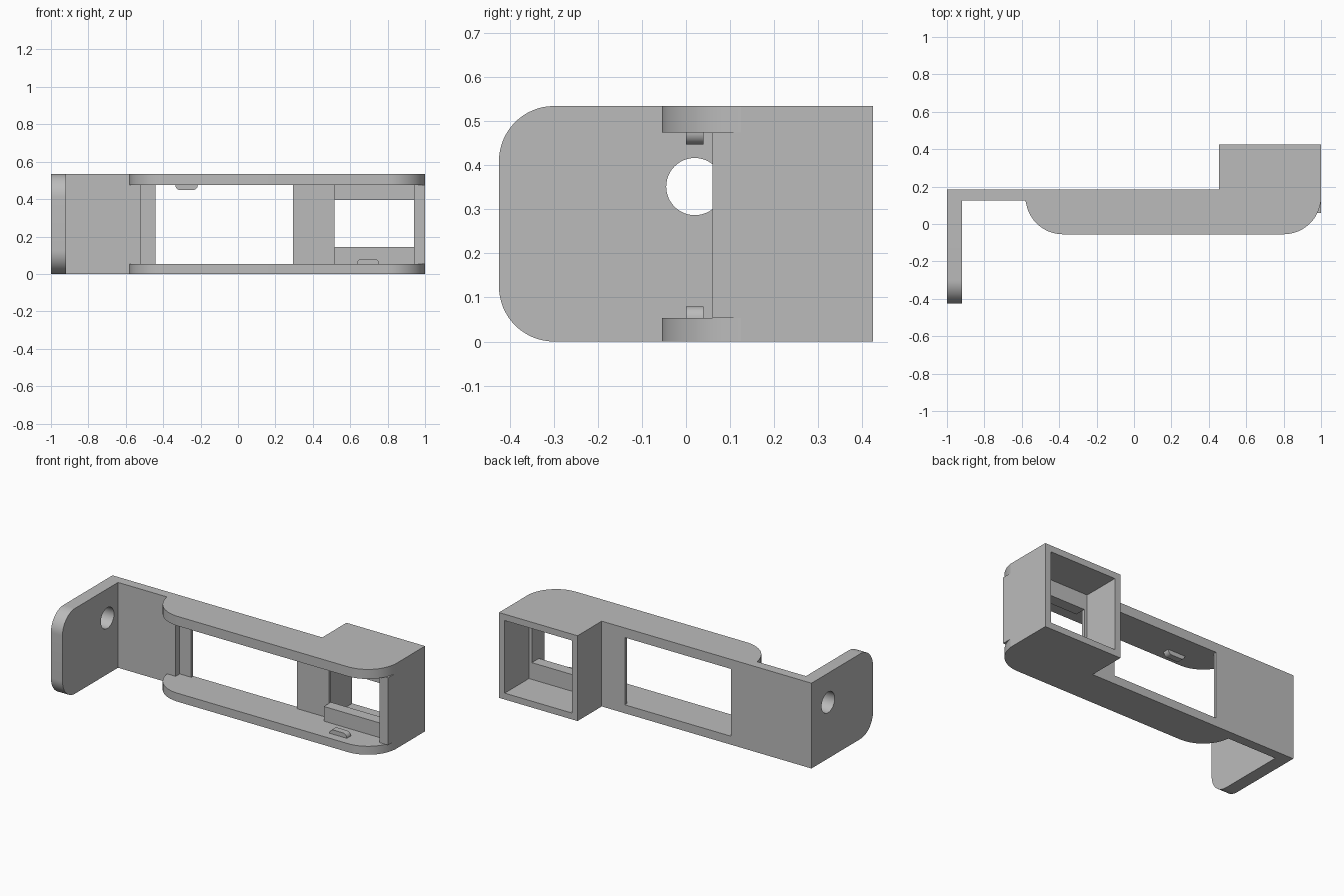
import bpy
import bmesh
from math import cos, sin, radians

if "Cube" in bpy.data.objects:
    bpy.data.objects.remove(bpy.data.objects["Cube"], do_unlink=True)

grey = bpy.data.materials.new("plain_grey")
grey.use_nodes = True
grey.diffuse_color = (0.5, 0.5, 0.5, 1)
grey.node_tree.nodes["Principled BSDF"].inputs["Base Color"].default_value = grey.diffuse_color

H = 0.535                    # full height
FLOOR, CEIL = 0.053, 0.475   # inner faces of the two side plates
BACK, INNER, FRONT = 0.185, 0.165, 0.125   # y of back plate rear, pocket floor, front


def arc(cx, cy, r, start, end, steps=16):
    angles = [radians(start + (end - start) * i / steps) for i in range(steps + 1)]
    return [(cx + r * cos(a), cy + r * sin(a)) for a in angles]


def prism(name, outline, axis, lo, hi):
    """Extrude a 2D outline along an axis; the outline uses the other two axes in order."""
    def place(p, d):
        v = list(p)
        v.insert("xyz".index(axis), d)
        return v
    bm = bmesh.new()
    face = bm.faces.new([bm.verts.new(place(p, lo)) for p in outline])
    grown = bmesh.ops.extrude_face_region(bm, geom=[face])["geom"]
    for v in grown:
        if isinstance(v, bmesh.types.BMVert):
            v.co["xyz".index(axis)] = hi
    bmesh.ops.recalc_face_normals(bm, faces=bm.faces)
    mesh = bpy.data.meshes.new(name)
    bm.to_mesh(mesh)
    bm.free()
    mesh.materials.append(grey)
    ob = bpy.data.objects.new(name, mesh)
    bpy.context.collection.objects.link(ob)
    return ob


def box(name, x, y, z):
    corners = [(x[0], y[0]), (x[1], y[0]), (x[1], y[1]), (x[0], y[1])]
    return prism(name, corners, "z", *z)


def activate(ob):
    bpy.ops.object.select_all(action="DESELECT")
    ob.select_set(True)
    bpy.context.view_layer.objects.active = ob


def cut(ob, cutter):
    mod = ob.modifiers.new("cut", "BOOLEAN")
    mod.operation, mod.solver, mod.object = "DIFFERENCE", "EXACT", cutter
    activate(ob)
    bpy.ops.object.modifier_apply(modifier=mod.name)
    bpy.data.objects.remove(cutter, do_unlink=True)


# Back plate and rear box, in one L-shaped profile
frame = prism("back_frame", [(-0.92, FRONT), (1, FRONT), (1, 0.425), (0.455, 0.425),
                             (0.455, BACK), (-0.92, BACK)], "z", 0, H)
cut(frame, box("pocket", (-0.52, 0.94), (0, INNER), (FLOOR, CEIL)))
cut(frame, box("plate_window", (-0.44, 0.295), (0, 0.3), (FLOOR, CEIL)))
cut(frame, box("box_cavity", (0.495, 0.96), (BACK, 0.5), (0.04, 0.495)))
cut(frame, box("box_window", (0.515, 0.94), (0, 0.3), (0.145, 0.395)))

# Ledges above and below the box window, and the end wall
box("lower_ledge", (0.515, 0.94), (0.115, INNER), (FLOOR, 0.145))
box("upper_ledge", (0.515, 0.94), (0.115, INNER), (0.395, CEIL))
box("end_wall", (0.94, 1), (0.06, FRONT), (FLOOR, CEIL))

# Round-cornered plates at top and bottom
curve = arc(-0.38, 0.145, 0.2, 180, 270) + arc(0.8, 0.145, 0.2, 270, 360)
outline = [(x, y) for x, y in curve if y < FRONT]
outline = [(-0.58, FRONT)] + outline + [(1, FRONT)]
plates = [prism("bottom_plate", outline, "z", 0, FLOOR),
          prism("top_plate", outline, "z", CEIL, H)]

# Mounting tab with a round hole
R = 0.125
tab = prism("mounting_tab", [(BACK, 0), (BACK, H)]
            + arc(R - 0.425, H - R, R, 90, 180)
            + arc(R - 0.425, R, R, 180, 270), "x", -1, -0.92)
cut(tab, prism("hole", arc(0.02, 0.352, 0.065, 0, 352.5, 47), "x", -1.1, -0.8))


# Small retaining nubs on the plates
def nub(name, cx, base, direction):
    r = 0.027
    side = arc(0.033, 0, r, 0, 90, 8)
    half = side + [(-x, z) for x, z in reversed(side)]
    return prism(name, [(cx + x, base + direction * z) for x, z in half], "y", 0, 0.04)


nubs = [nub("top_nub", -0.275, CEIL, -1), nub("bottom_nub", 0.695, FLOOR, 1)]

for ob in plates + nubs + [tab]:
    activate(ob)
    bpy.ops.object.shade_smooth_by_angle(angle=radians(30))
